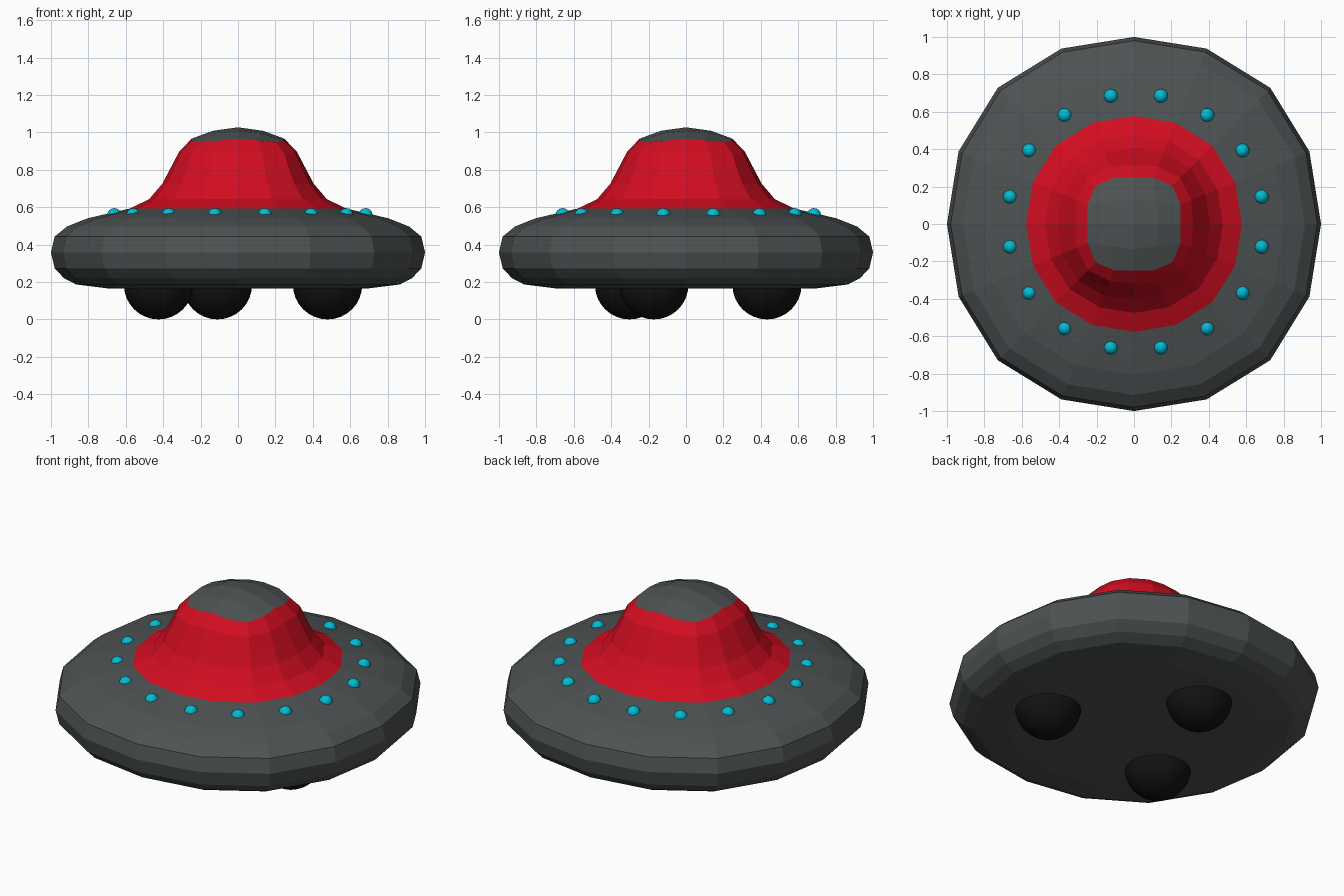
import bpy, bmesh, math
from math import sin, cos, pi

if "Cube" in bpy.data.objects:
    bpy.data.objects.remove(bpy.data.objects["Cube"])


def material(name, rgb):
    m = bpy.data.materials.new(name)
    m.diffuse_color = (*rgb, 1)
    m.use_nodes = True
    m.node_tree.nodes["Principled BSDF"].inputs["Base Color"].default_value = m.diffuse_color
    return m


GREY = material("dark_grey", (0.075, 0.085, 0.085))
RED = material("red", (0.64, 0.004, 0.015))
CYAN = material("cyan", (0.0, 0.5, 0.66))
BLACK = material("black", (0.006, 0.006, 0.006))


def finish(bm, name, mat, smooth=False):
    bmesh.ops.recalc_face_normals(bm, faces=bm.faces)
    me = bpy.data.meshes.new(name)
    bm.to_mesh(me)
    bm.free()
    me.materials.append(mat)
    for p in me.polygons:
        p.use_smooth = smooth
    ob = bpy.data.objects.new(name, me)
    bpy.context.collection.objects.link(ob)
    return ob


def point(a, r, z, square, drop):
    """Point on a slightly squared circle whose corners bulge and dip."""
    s = sin(2 * a) ** 2
    rad = r * (1 + square * s)
    return (rad * cos(a), rad * sin(a), z - drop * s)


def loft(name, rings, mat, close_end=False):
    """Sixteen-sided skin through rings of (radius, z, squareness, corner drop)."""
    bm = bmesh.new()
    loops = [[bm.verts.new(point(k * pi / 8, *ring)) for k in range(16)] for ring in rings]
    for lo, hi in zip(loops, loops[1:]):
        for k in range(16):
            n = (k + 1) % 16
            bm.faces.new((lo[k], lo[n], hi[n], hi[k]))
    if close_end:
        bm.faces.new(loops[-1])
    return finish(bm, name, mat)


def sphere(name, loc, r, mat, seg):
    bm = bmesh.new()
    bmesh.ops.create_uvsphere(bm, u_segments=seg, v_segments=seg // 2, radius=r)
    ob = finish(bm, name, mat, smooth=True)
    ob.location = loc
    return ob


# Saucer disc, from the dome's foot round the rim to the flat underside
RIM_TOP = (0.577, 0.593, 0.025, 0.0)
loft("saucer_disc", [
    RIM_TOP, (0.70, 0.565, 0.03, 0), (0.805, 0.54, 0.03, 0), (0.914, 0.497, 0.03, 0),
    (0.98, 0.443, 0.03, 0), (1.0, 0.358, 0.03, 0), (0.98, 0.273, 0.03, 0),
    (0.93, 0.22, 0.03, 0), (0.866, 0.187, 0.03, 0), (0.69, 0.165, 0.03, 0),
], GREY, close_end=True)

# Red dome wall
CAP_RIM = (0.248, 0.966, 0.17, 0.02)
loft("dome", [
    RIM_TOP, (0.475, 0.643, 0.03, 0), (0.405, 0.725, 0.05, 0),
    (0.36, 0.81, 0.07, 0.004), (0.315, 0.896, 0.11, 0.01), CAP_RIM,
], RED)

# Dome cap: a four-by-four quad patch meeting the dome's squared rim
bm = bmesh.new()
levels = [(0, 1.027, 0, 0), (0.135, 1.008, 0.25, 0.012), CAP_RIM]
grid = {}
for i in range(-2, 3):
    for j in range(-2, 3):
        m = max(abs(i), abs(j))
        a = math.atan2(j, i)
        if m == 2:
            a = round(a / (pi / 8)) * pi / 8
        grid[i, j] = bm.verts.new(point(a, *levels[m]))
for i in range(-2, 2):
    for j in range(-2, 2):
        bm.faces.new((grid[i, j], grid[i + 1, j], grid[i + 1, j + 1], grid[i, j + 1]))
finish(bm, "dome_cap", GREY)

# Ring of sixteen lights
for k in range(16):
    a = (k + 0.5) * pi / 8
    sphere(f"light_{k + 1}", (0.01 + 0.685 * cos(a), 0.012 + 0.685 * sin(a), 0.557),
           0.038, CYAN, 16)

# Three ball feet under the disc
for k, (x, y) in enumerate([(0.479, -0.172), (-0.11, 0.433), (-0.425, -0.302)]):
    sphere(f"foot_{k + 1}", (x, y, 0.185), 0.185, BLACK, 32)
